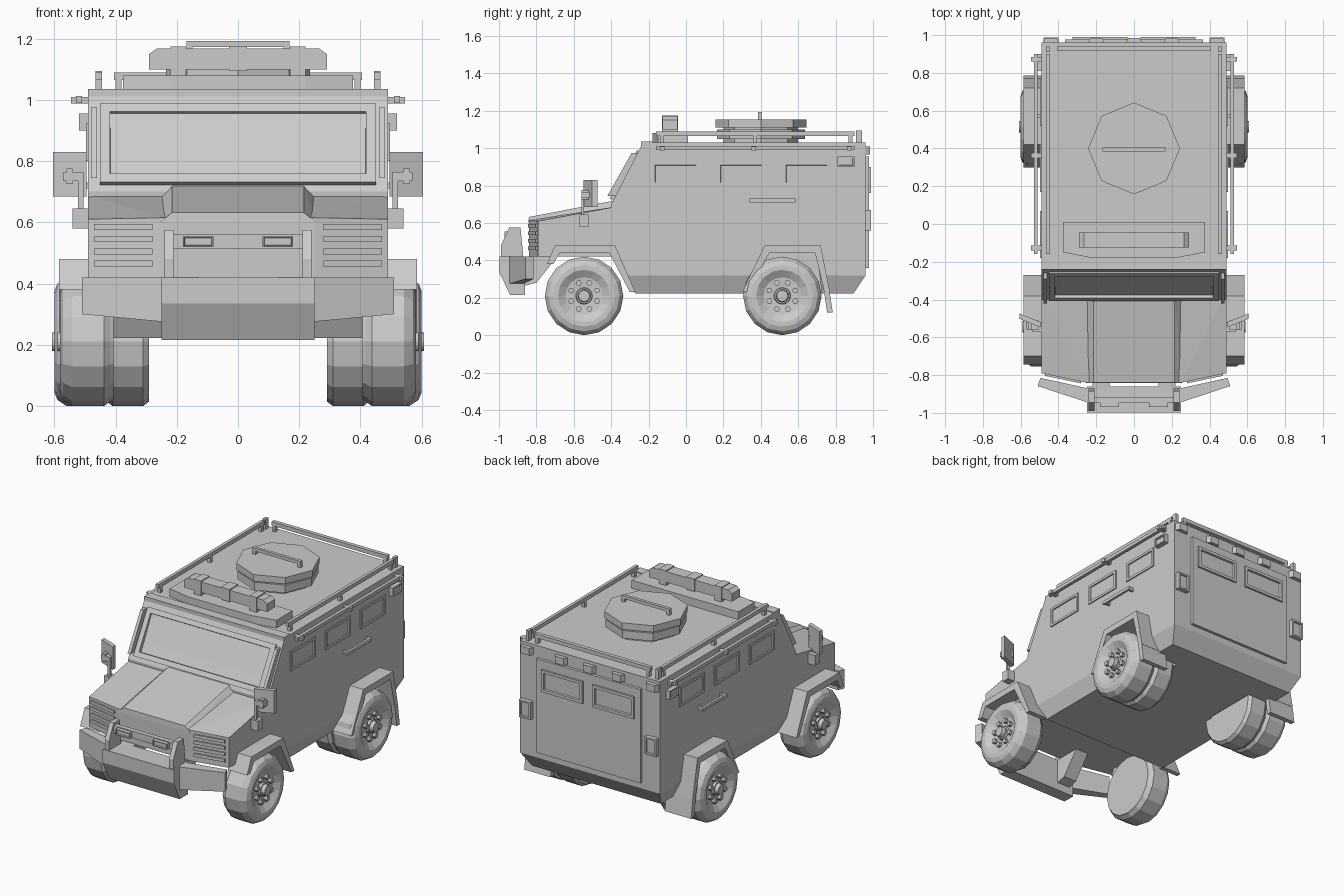
import bpy, bmesh, math
from mathutils import Vector, Matrix

if "Cube" in bpy.data.objects:
    bpy.data.objects.remove(bpy.data.objects["Cube"])

grey = bpy.data.materials.new("plain grey")
grey.use_nodes = True
grey.diffuse_color = (0.6, 0.6, 0.6, 1)
grey.node_tree.nodes["Principled BSDF"].inputs["Base Color"].default_value = (0.6, 0.6, 0.6, 1)


def finish(name, bm, both=False):
    """Turn a bmesh into an object, mirrored to the other side if asked."""
    bmesh.ops.recalc_face_normals(bm, faces=bm.faces[:])
    mesh = bpy.data.meshes.new(name)
    bm.to_mesh(mesh)
    bm.free()
    mesh.materials.append(grey)
    ob = bpy.data.objects.new(name, mesh)
    bpy.context.collection.objects.link(ob)
    if both:
        ob.modifiers.new("Mirror", "MIRROR").use_mirror_merge = False
    return ob


def hull(name, pts, both=False, centred=False):
    """Convex solid; centred adds the points reflected in x."""
    bm = bmesh.new()
    for x, y, z in pts:
        bm.verts.new((x, y, z))
        if centred:
            bm.verts.new((-x, y, z))
    bmesh.ops.convex_hull(bm, input=bm.verts[:])
    bmesh.ops.dissolve_limit(bm, angle_limit=0.01, verts=bm.verts[:], edges=bm.edges[:])
    return finish(name, bm, both)


def box(name, x, y, z, both=False):
    return hull(name, [(a, b, c) for a in x for b in y for c in z], both)


def prism(name, profile, x0, x1, both=False):
    """Extrude a (y, z) outline along x."""
    bm = bmesh.new()
    face = bm.faces.new([bm.verts.new((x0, y, z)) for y, z in profile])
    out = bmesh.ops.extrude_face_region(bm, geom=[face])["geom"]
    bmesh.ops.translate(bm, vec=(x1 - x0, 0, 0),
                        verts=[v for v in out if isinstance(v, bmesh.types.BMVert)])
    return finish(name, bm, both)


def panel(name, centre, normal, width, height, rim, depth=0.012, thick=0.03, both=False):
    """Framed plate with a sunken pane, facing along normal."""
    bm = bmesh.new()
    bmesh.ops.create_cube(bm, size=1)
    bmesh.ops.scale(bm, vec=(width, height, thick), verts=bm.verts[:])
    front = max(bm.faces, key=lambda f: f.calc_center_median().z)
    bmesh.ops.inset_individual(bm, faces=[front], thickness=rim)
    bmesh.ops.inset_individual(bm, faces=[front], thickness=0.003, depth=-depth)
    n = Vector(normal).normalized()
    side = Vector((0, 0, 1)).cross(n).normalized()
    rot = Matrix((side, n.cross(side), n)).transposed().to_4x4()
    bmesh.ops.transform(bm, matrix=Matrix.Translation(centre) @ rot, verts=bm.verts[:])
    return finish(name, bm, both)


# cab shell with a bevelled sill and rear wheel wells
W = 0.49
cab = hull("cab_body", [(W, -0.4, 0.7), (W, -0.23, 1.0), (W, -0.23, 1.03), (W, 0.96, 1.03),
                        (W, 0.96, 0.32), (W, -0.31, 0.32), (W, -0.38, 0.42),
                        (0.45, 0.895, 0.222), (0.45, -0.27, 0.222)], centred=True)
well = [(0.33, 0.1), (0.44, 0.45), (0.7, 0.45), (0.74, 0.1)]
for x in (0.28, -0.6):
    cutter = prism("well_cutter", well, x, x + 0.32)
    cutter.hide_render = True
    cutter.hide_viewport = True
    cut = cab.modifiers.new("Well", "BOOLEAN")
    cut.operation = "DIFFERENCE"
    cut.solver = "EXACT"
    cut.object = cutter
box("roof_lip", (-W, W), (-0.24, -0.18), (1.0, 1.035))

# nose, raised bonnet and grille louvres
hull("nose", [(W, -0.36, 0.42), (W, -0.36, 0.69), (W, -0.79, 0.42), (W, -0.79, 0.61),
              (0.25, -0.84, 0.42), (0.25, -0.84, 0.615)], centred=True)
hull("bonnet", [(0.215, -0.38, 0.72), (0.255, -0.38, 0.68), (0.215, -0.84, 0.632),
                (0.255, -0.842, 0.6)], centred=True)
for i in range(4):
    z = 0.455 + i * 0.04
    hull("grille_louvre", [(x, y + d, h) for x, y in ((0.28, -0.834), (0.47, -0.794))
                           for d in (-0.01, 0.01) for h in (z, z + 0.02)], both=True)

# windscreen with side strips
tilt = Vector((0, -0.3, 0.17)).normalized()
panel("windscreen", (0, -0.322, 0.853), tilt, 0.9, 0.295, 0.044, 0.018, 0.03)
hull("windscreen_strip", [(x, y + d, z) for x in (0.46, 0.48)
                          for y, z in ((-0.40, 0.745), (-0.27, 0.975)) for d in (-0.02, 0.03)], both=True)

# side windows, handle, marker and gutter
for y in (-0.055, 0.295, 0.645):
    panel("side_window", (0.482, y, 0.862), (1, 0, 0), 0.25, 0.125, 0.022, both=True)
box("grab_bar", (0.515, 0.53), (0.34, 0.585), (0.71, 0.73), True)
for y in (0.35, 0.565):
    box("grab_bar_mount", (0.48, 0.52), (y, y + 0.015), (0.71, 0.73), True)
panel("side_marker", (0.497, 0.855, 0.928), (1, 0, 0), 0.09, 0.055, 0.01, 0.008, 0.045, True)
box("gutter_rail", (0.51, 0.53), (-0.16, 0.9), (0.99, 1.012), True)
for y in (-0.14, 0.35, 0.86):
    box("gutter_mount", (0.48, 0.545), (y, y + 0.025), (0.988, 1.01), True)

# rear door, windows and lamps
box("rear_door", (-0.365, 0.365), (0.95, 0.978), (0.36, 0.955))
panel("rear_window", (0.18, 0.975, 0.83), (0, 1, 0), 0.29, 0.14, 0.025, both=True)
panel("tail_lamp", (0.44, 0.963, 0.615), (0, 1, 0), 0.08, 0.11, 0.015, 0.01, 0.05, True)
for x in (-0.44, -0.2, 0, 0.2, 0.44):
    hull("roof_lamp", [(x + s * w, y, z) for s in (-1, 1) for w, y in ((0.048, 0.95), (0.03, 0.985))
                       for z in (0.965, 1.01)])

# fenders and rear mudflaps
front_arch = [(-0.745, 0.38), (-0.7, 0.48), (-0.38, 0.48), (-0.27, 0.23), (-0.3, 0.23),
              (-0.41, 0.44), (-0.675, 0.44), (-0.71, 0.38)]
rear_arch = [(0.3, 0.23), (0.42, 0.48), (0.72, 0.48), (0.77, 0.23), (0.74, 0.23),
             (0.69, 0.44), (0.445, 0.44), (0.335, 0.23)]
for name, arch in (("front_fender", front_arch), ("rear_fender", rear_arch)):
    prism(name, arch, 0.45, 0.585, True)
prism("mudflap", [(0.735, 0.25), (0.755, 0.12), (0.785, 0.12), (0.765, 0.25)], 0.4, 0.585, True)

# wheels: lathed tyre and dished rim with a ring of nuts; the rear pair is doubled
outer_tyre = [(0.435, 0.195), (0.455, 0.21), (0.56, 0.21), (0.59, 0.19), (0.6, 0.165), (0.6, 0.14),
              (0.575, 0.1), (0.57, 0.045), (0.585, 0.042), (0.585, 0.034), (0.608, 0.03), (0.608, 0)]
inner_tyre = [(0.29, 0), (0.29, 0.195), (0.31, 0.21), (0.41, 0.21), (0.43, 0.195)]
for name, y, shift, tyre in (("front_wheel", -0.545, -0.018, [(0.425, 0), (0.425, 0.19)] + outer_tyre),
                             ("rear_wheel", 0.515, 0, inner_tyre + outer_tyre)):
    bm = bmesh.new()
    vs = [bm.verts.new((x, 0, r)) for x, r in tyre]
    es = [bm.edges.new(pair) for pair in zip(vs, vs[1:])]
    bmesh.ops.spin(bm, geom=vs + es, axis=(1, 0, 0), cent=(0, 0, 0), steps=16, angle=math.tau)
    bmesh.ops.remove_doubles(bm, verts=bm.verts[:], dist=0.0005)
    for i in range(8):
        a = (i + 0.5) * math.tau / 8
        spot = Matrix.Translation((0.575, 0.075 * math.cos(a), 0.075 * math.sin(a)))
        bmesh.ops.create_cone(bm, cap_ends=True, segments=6, radius1=0.016, radius2=0.016, depth=0.035,
                              matrix=spot @ Matrix.Rotation(math.pi / 2, 4, "Y"))
    bmesh.ops.translate(bm, vec=(shift, y, 0.21), verts=bm.verts[:])
    finish(name, bm, True)

# front bumper, wings and struts
prism("bumper", [(-0.998, 0.42), (-0.998, 0.335), (-0.94, 0.215), (-0.86, 0.215), (-0.86, 0.42)], -0.25, 0.25)
hull("bumper_wing", [(x, y, z) for x, y, low in ((0.245, -0.945, 0.275), (0.245, -0.87, 0.275),
                                                 (0.51, -0.858, 0.3), (0.495, -0.815, 0.3))
                     for z in (low, 0.42)], True)
prism("bumper_strut", [(-0.88, 0.26), (-0.8, 0.28), (-0.72, 0.38), (-0.68, 0.43), (-0.88, 0.42)],
      0.13, 0.22, True)
prism("bumper_upright", [(-0.99, 0.42), (-0.99, 0.48), (-0.945, 0.575), (-0.885, 0.575), (-0.87, 0.42)],
      0.21, 0.24, True)
box("bumper_bar", (-0.22, 0.22), (-0.945, -0.915), (0.515, 0.56))
panel("bumper_lamp", (0.13, -0.95, 0.537), (0, -1, 0), 0.1, 0.036, 0.006, 0.008, 0.04, True)

# door mirrors
box("mirror_bracket", (0.48, 0.54), (-0.57, -0.52), (0.58, 0.645), True)
hull("mirror", [(x, y + d, z) for x, y in ((0.495, -0.535), (0.605, -0.49))
                for d in (-0.012, 0.016) for z in (0.685, 0.83)], True)
box("mirror_arm", (0.505, 0.522), (-0.56, -0.545), (0.63, 0.76), True)
box("mirror_joint", (0.505, 0.57), (-0.56, -0.51), (0.735, 0.765), True)
box("mirror_pivot", (0.54, 0.56), (-0.56, -0.51), (0.725, 0.775), True)

# roof rails on posts
box("roof_rail", (0.445, 0.465), (-0.16, 0.9), (1.065, 1.09), True)
for y in (-0.14, 0.36, 0.87):
    box("rail_post", (0.445, 0.465), (y, y + 0.02), (1.02, 1.07), True)
box("corner_post", (0.445, 0.465), (0.91, 0.94), (1.02, 1.095), True)
box("rear_rail", (-0.405, 0.405), (0.915, 0.94), (1.065, 1.09))
box("rear_rail_post", (0.38, 0.4), (0.915, 0.94), (1.02, 1.07), True)

# lamp plinth and light bar
hull("plinth", [(x, y, z) for x, y in ((0.375, 0.01), (0.375, -0.15), (0.22, -0.18))
                for z in (1.02, 1.08)], centred=True)
hull("light_bar", [(x, y, z) for x, z in ((0.29, 1.1), (0.29, 1.15), (0.265, 1.168))
                   for y in (-0.125, -0.045)], centred=True)
box("light_bar_centre", (-0.03, 0.03), (-0.128, -0.042), (1.095, 1.174))
box("light_bar_foot", (0.17, 0.22), (-0.128, -0.042), (1.07, 1.174), True)

# octagonal roof hatch in two tiers with a handle
for name, r, z0, z1 in (("hatch_base", 0.235, 1.05, 1.1), ("hatch_neck", 0.2, 1.02, 1.12),
                        ("hatch_lid", 0.243, 1.11, 1.152)):
    hull(name, [(r * math.cos(i * math.tau / 8), 0.4 + r * math.sin(i * math.tau / 8), z)
                for z in (z0, z1) for i in range(8)])
box("hatch_handle", (-0.168, 0.168), (0.385, 0.405), (1.172, 1.192))
box("hatch_handle_foot", (0.148, 0.168), (0.385, 0.405), (1.14, 1.18), True)
